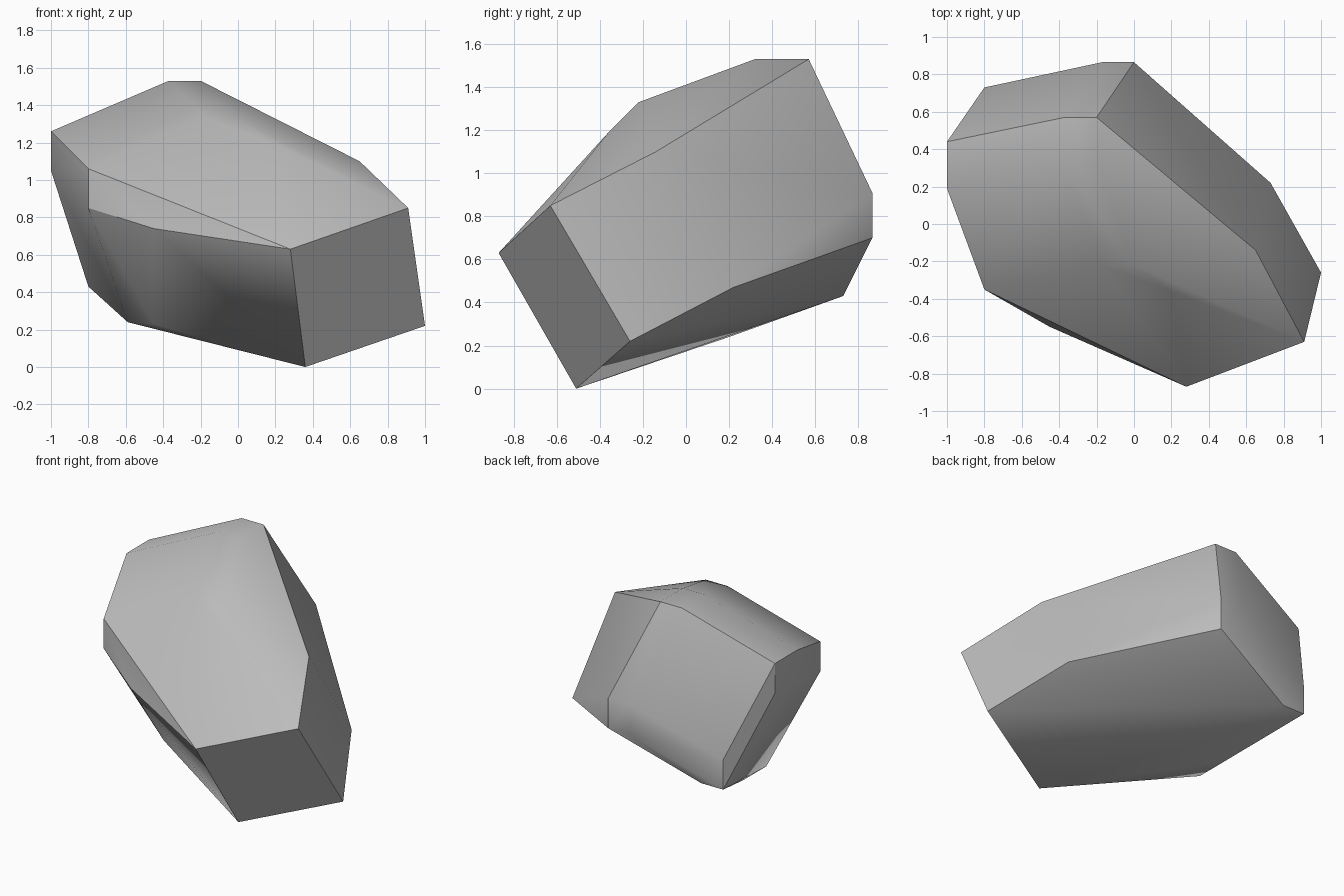
import bpy
import bmesh
import math

cube = bpy.data.objects.get("Cube")
if cube:
    bpy.data.objects.remove(cube, do_unlink=True)

stone = bpy.data.materials.new("stone_grey")
stone.use_nodes = True
grey = (0.5, 0.5, 0.5, 1)
stone.diffuse_color = grey
stone.node_tree.nodes["Principled BSDF"].inputs["Base Color"].default_value = grey

# Slab widths shared by the bevelled corners
DX, DY, DZ = 0.17, 0.25, 0.21


def corner(p, dx=0, dy=0, dz=0):
    """A corner of the rock, split along any axes with a nonzero offset."""
    x, y, z = p
    return {(x + i, y + j, z + k) for i in {0, dx} for j in {0, dy} for k in {0, dz}}


points = set().union(
    # crown
    corner((-0.37, 0.32, 1.53), dx=DX, dy=DY),
    corner((-0.17, -0.22, 1.33), dx=DX),
    corner((0.2, -0.36, 1.19)),
    corner((0.65, -0.14, 1.1)),
    # right side ridge
    corner((-1, 0.19, 1.05), dy=DY, dz=DZ),
    corner((-0.8, -0.35, 0.85), dz=DZ),
    # front face
    corner((0.28, -0.87, 0.63)),
    corner((0.91, -0.63, 0.85)),
    corner((0.36, -0.51, 0)),
    corner((1, -0.26, 0.22)),
    # back
    corner((0.73, 0.22, 0.47)),
    corner((-0.17, 0.865, 0.7), dx=DX, dz=DZ),
    corner((-0.8, 0.73, 0.43), dx=DX),
    corner((-0.8, 0.73, 0.64)),
    # underside bulge
    corner((-0.59, -0.05, 0.24), dy=DY),
    corner((-0.45, -0.18, 0.23)),
    corner((-0.45, -0.55, 0.74)),
)

# Wrap the corners in a convex boulder
bm = bmesh.new()
for p in sorted(points):
    bm.verts.new(p)
hull = bmesh.ops.convex_hull(bm, input=bm.verts)
loose = [v for v in bm.verts if not v.link_faces]
bmesh.ops.delete(bm, geom=loose, context="VERTS")
bmesh.ops.dissolve_limit(bm, angle_limit=math.radians(1), verts=bm.verts, edges=bm.edges)
bmesh.ops.recalc_face_normals(bm, faces=bm.faces)

mesh = bpy.data.meshes.new("boulder")
bm.to_mesh(mesh)
bm.free()
mesh.materials.append(stone)
boulder = bpy.data.objects.new("boulder", mesh)
bpy.context.collection.objects.link(boulder)

# Soft shading with crisp ridges
bpy.context.view_layer.objects.active = boulder
boulder.select_set(True)
bpy.ops.object.shade_smooth_by_angle(angle=math.radians(30))
